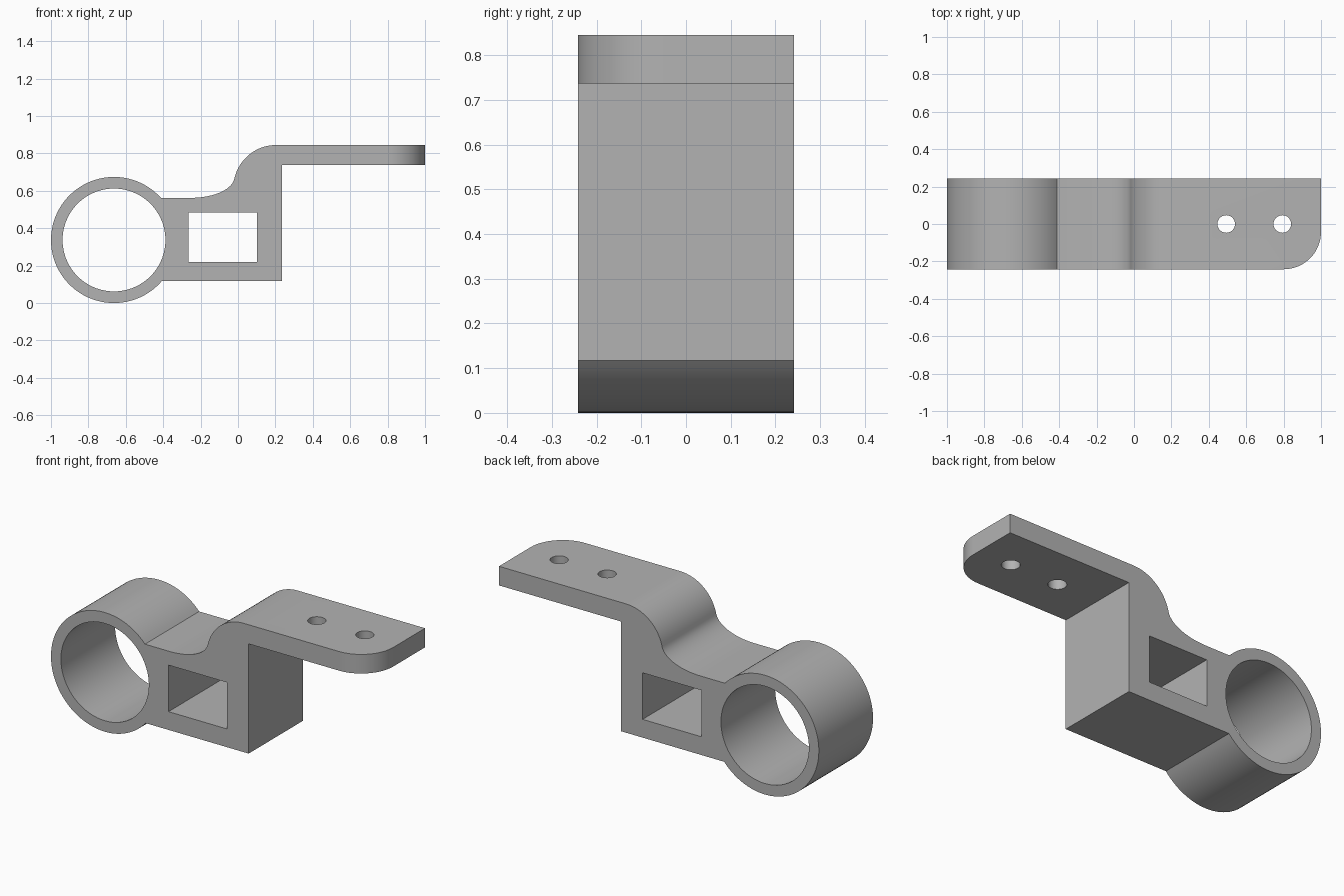
import bpy, bmesh
from math import radians, sin, cos
from mathutils import Vector
from mathutils.geometry import interpolate_bezier

if "Cube" in bpy.data.objects:
    bpy.data.objects.remove(bpy.data.objects["Cube"])

HALF = 0.242                      # half the depth of the bracket
RING, RING_R, BORE_R = (-0.663, 0.337), 0.337, 0.275
TOP, UNDER, WALL = 0.845, 0.737, 0.236
DECK, BASE = 0.562, 0.117


def arc(centre, r, start, end, steps):
    """Points along a circular arc, angles in degrees."""
    return [(centre[0] + r * cos(a), centre[1] + r * sin(a))
            for a in (radians(start + (end - start) * i / steps) for i in range(steps + 1))]


def prism(name, points, axis, low, high):
    """Extrude a flat outline along y (outline in xz) or z (outline in xy)."""
    place = (lambda p, d: (p[0], d, p[1])) if axis == "y" else (lambda p, d: (p[0], p[1], d))
    bm = bmesh.new()
    face = bm.faces.new([bm.verts.new(place(p, low)) for p in points])
    new = bmesh.ops.extrude_face_region(bm, geom=[face])["geom"]
    shift = Vector(place((0, 0), high - low))
    bmesh.ops.translate(bm, vec=shift, verts=[v for v in new if isinstance(v, bmesh.types.BMVert)])
    bmesh.ops.recalc_face_normals(bm, faces=bm.faces)
    mesh = bpy.data.meshes.new(name)
    bm.to_mesh(mesh)
    bm.free()
    obj = bpy.data.objects.new(name, mesh)
    bpy.context.collection.objects.link(obj)
    return obj


# Side outline: ring, block, shelf, shoulder and swept hollow
shoulder = arc((0.205, 0.615), 0.23, 90, 168, 16)
end = shoulder[-1]
hollow = interpolate_bezier(Vector((end[0], end[1], 0)), Vector((-0.035, 0.605, 0)),
                            Vector((-0.13, DECK, 0)), Vector((-0.26, DECK, 0)), 16)
outline = arc(RING, RING_R, 41.9, 319.2, 72)
outline += [(WALL, BASE), (WALL, UNDER), (1, UNDER), (1, TOP)]
outline += shoulder + [(p.x, p.y) for p in hollow[1:]]
bracket = prism("clamp_bracket", outline, "y", -HALF, HALF)

# Cutters: bore, rectangular window, two screw holes, rounded front corner
cutters = [
    prism("bore_cutter", arc(RING, BORE_R, 0, 355, 71), "y", -1, 1),
    prism("window_cutter", [(-0.265, 0.22), (0.102, 0.22), (0.102, 0.483), (-0.265, 0.483)], "y", -1, 1),
]
for x in (0.493, 0.793):
    cutters.append(prism("screw_hole_cutter", arc((x, 0), 0.047, 0, 348.75, 31), "z", 0.6, 1))
R = 0.2
corner = arc((1 - R, R - HALF), R, 270, 360, 16)
corner += [(1.1, R - HALF), (1.1, -0.4), (1 - R, -0.4)]
cutters.append(prism("corner_cutter", corner, "z", 0.6, 1))

for cutter in cutters:
    cutter.hide_render = True
    mod = bracket.modifiers.new(cutter.name, "BOOLEAN")
    mod.operation, mod.solver, mod.object = "DIFFERENCE", "EXACT", cutter

# Bake the cuts and drop the cutters
depsgraph = bpy.context.evaluated_depsgraph_get()
baked = bpy.data.meshes.new_from_object(bracket.evaluated_get(depsgraph))
bracket.modifiers.clear()
bracket.data = baked
for cutter in cutters:
    bpy.data.objects.remove(cutter)

# Plain grey metal
grey = bpy.data.materials.new("plain_grey")
grey.use_nodes = True
colour = (0.45, 0.45, 0.45, 1)
grey.diffuse_color = colour
grey.node_tree.nodes["Principled BSDF"].inputs["Base Color"].default_value = colour
baked.materials.clear()
baked.materials.append(grey)

bpy.ops.object.select_all(action="DESELECT")
bracket.select_set(True)
bpy.context.view_layer.objects.active = bracket
bpy.ops.object.shade_smooth_by_angle(angle=radians(30))
